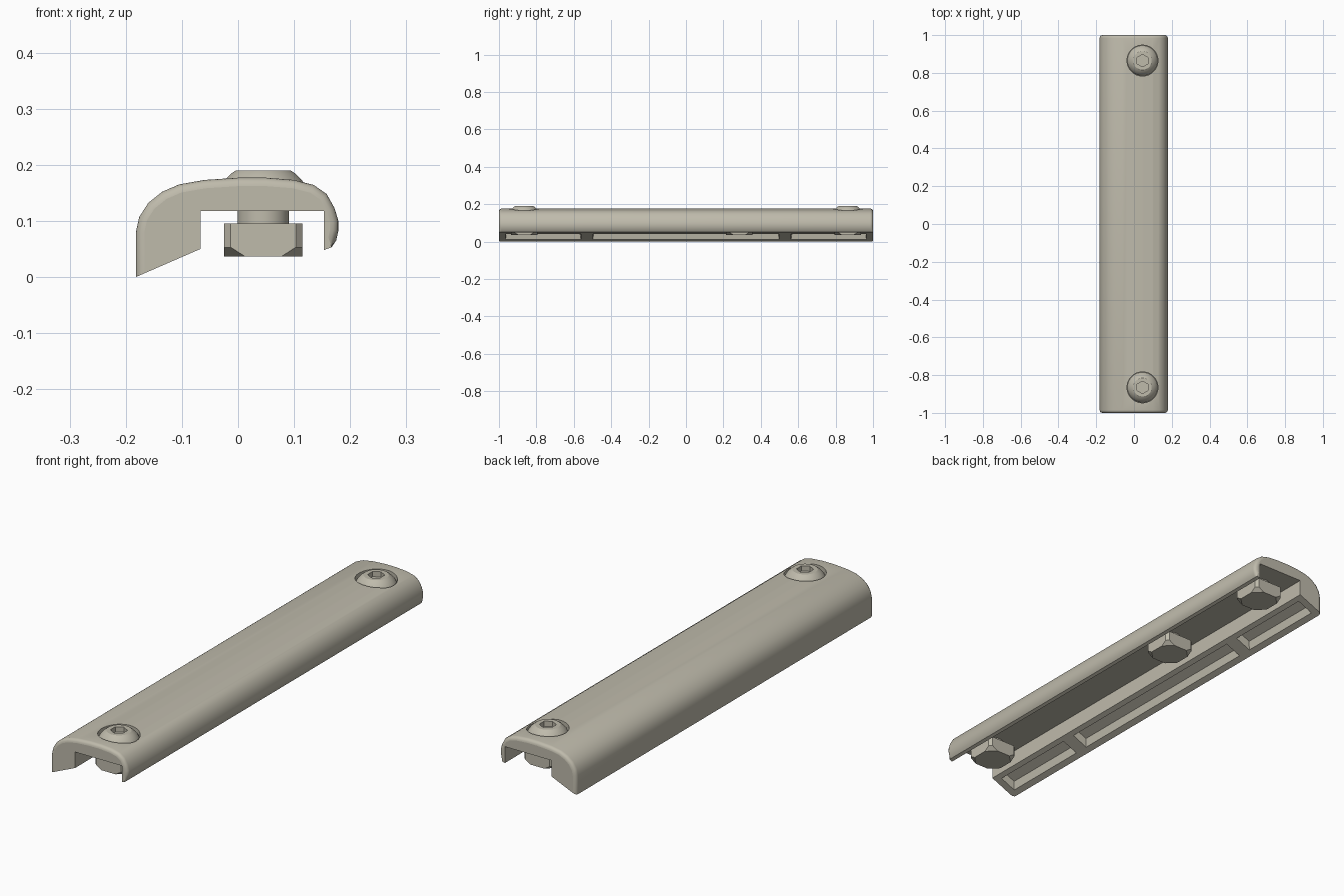
import bpy, bmesh, math
from mathutils import Vector

if "Cube" in bpy.data.objects:
    bpy.data.objects.remove(bpy.data.objects["Cube"])

SCREW_X = 0.045
SCREW_Y = 0.865

stone = bpy.data.materials.new("warm_grey")
stone.use_nodes = True
colour = (0.52, 0.495, 0.41, 1)
stone.diffuse_color = colour
stone.node_tree.nodes["Principled BSDF"].inputs["Base Color"].default_value = colour


def loft(name, rings):
    """Closed solid skinned through equal-length rings of points."""
    bm = bmesh.new()
    loops = [[bm.verts.new(p) for p in ring] for ring in rings]
    for a, b in zip(loops, loops[1:]):
        for i in range(len(a)):
            j = (i + 1) % len(a)
            bm.faces.new((a[i], a[j], b[j], b[i]))
    bm.faces.new(loops[0])
    bm.faces.new(loops[-1])
    bmesh.ops.recalc_face_normals(bm, faces=bm.faces)
    mesh = bpy.data.meshes.new(name)
    bm.to_mesh(mesh)
    bm.free()
    mesh.materials.append(stone)
    obj = bpy.data.objects.new(name, mesh)
    bpy.context.collection.objects.link(obj)
    return obj


def lathe(name, profile, y, sides=48):
    """Round solid on the screw axis from (radius, z) pairs."""
    turn = [math.tau * (i + 0.5) / sides for i in range(sides)]
    if sides == 6:
        turn = [math.tau * i / 6 + math.pi / 2 for i in range(6)]
    return loft(name, [[(SCREW_X + r * math.cos(t), y + r * math.sin(t), z)
                        for t in turn] for r, z in profile])


def cut(target, cutter):
    cutter.hide_render = True
    mod = target.modifiers.new("cut", 'BOOLEAN')
    mod.object = cutter
    mod.solver = 'EXACT'
    bpy.context.view_layer.objects.active = target
    bpy.ops.object.modifier_apply(modifier=mod.name)
    bpy.data.objects.remove(cutter)


def smooth(obj, degrees=35):
    bpy.ops.object.select_all(action='DESELECT')
    obj.select_set(True)
    bpy.context.view_layer.objects.active = obj
    bpy.ops.object.shade_smooth_by_angle(angle=math.radians(degrees))


# Cover rail: curved outer skin, then the channel underneath
outer = [Vector(p) for p in (
    (-.182, 0), (-.182, .08), (-.176, .107), (-.16, .132), (-.135, .152),
    (-.105, .165), (-.06, .173), (0, .177), (.05, .177), (.1, .173),
    (.135, .164), (.158, .148), (.172, .123), (.179, .1), (.179, .083),
    (.175, .065), (.167, .053), (.153, .048))]
channel = [Vector(p) for p in ((.153, .118), (-.067, .118), (-.067, .05))]
SLOPE = .05 / .115


def section(y, inset):
    pts = []
    for i, p in enumerate(outer):
        if i == 0:
            q = p + Vector((inset, inset * SLOPE))
        elif i >= len(outer) - 2:
            q = p
        else:
            t = (outer[i + 1] - outer[i - 1]).normalized()
            q = p + Vector((t.y, -t.x)) * inset
        pts.append(q)
    return [(p.x, y, p.y) for p in pts + channel]


FILLET = 0.015
steps = [math.radians(a) for a in (0, 22.5, 45, 67.5, 90)]
half = [(1 - FILLET * (1 - math.sin(a)), FILLET * (1 - math.cos(a))) for a in steps]
stations = [(-y, d) for y, d in reversed(half)] + half
rail = loft("cover_rail", [section(y, d) for y, d in stations])


# Drafted pockets in the sloping foot of the thick side
def pocket_ring(y0, y1, rise, draft):
    xa, xb = -.157 + draft, -.088 - draft
    za, zb = ((x + .182) * SLOPE + rise for x in (xa, xb))
    y0, y1 = y0 + draft, y1 - draft
    return [(xa, y0, za), (xb, y0, zb), (xb, y1, zb), (xa, y1, za)]


for y0, y1 in ((-.965, -.562), (-.498, .498), (.562, .965)):
    cut(rail, loft("pocket_cutter", [pocket_ring(y0, y1, -.02, -.003),
                                     pocket_ring(y0, y1, .035, .005)]))

# Seats for the screw heads
for y in (-SCREW_Y, SCREW_Y):
    cut(rail, lathe("seat_cutter", [(.082, .15), (.082, .25)], y))
smooth(rail)
for face in rail.data.polygons:
    if abs(face.normal.y) > 0.999:
        face.use_smooth = False

# Domed screws with a hexagonal socket
for label, y in (("front", -SCREW_Y), ("back", SCREW_Y)):
    head = lathe(label + "_screw_head", [
        (.08, .148), (.08, .155), (.075, .165), (.067, .175),
        (.058, .184), (.049, .19)], y)
    cut(head, lathe("socket_cutter", [(.033, .168), (.033, .25)], y, 6))
    smooth(head, 30)


# Square nuts with clipped corners, chamfered below, each on a short shank
def nut_ring(y, z, clip):
    h = .07
    k = h - clip
    return [(SCREW_X + a, y + b, z) for a, b in (
        (h, -k), (h, k), (k, h), (-k, h), (-h, k), (-h, -k), (-k, -h), (k, -h))]


for label, y in (("front", -SCREW_Y), ("middle", .285), ("back", SCREW_Y)):
    loft(label + "_nut", [nut_ring(y, .037, .037), nut_ring(y, .053, .012),
                          nut_ring(y, .095, .012)])
    smooth(lathe(label + "_shank", [(.046, .09), (.046, .149)], y))
